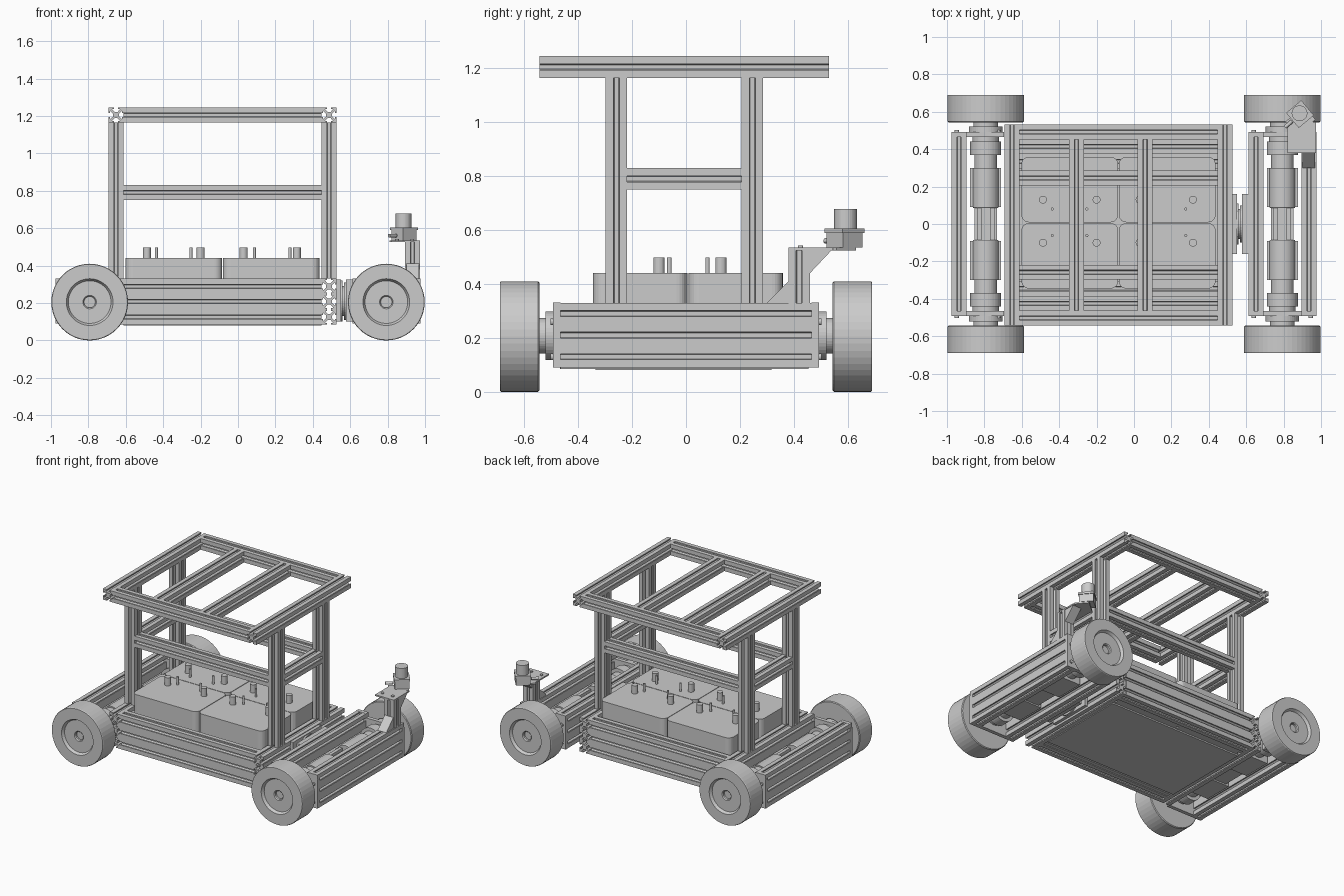
import bpy, bmesh, math
from mathutils import Matrix, Vector

if "Cube" in bpy.data.objects:
    bpy.data.objects.remove(bpy.data.objects["Cube"])

H = 0.04   # half width of one slotted bar cell


def finish(name, bm):
    bmesh.ops.recalc_face_normals(bm, faces=bm.faces)
    me = bpy.data.meshes.new(name)
    bm.to_mesh(me)
    bm.free()
    ob = bpy.data.objects.new(name, me)
    bpy.context.collection.objects.link(ob)
    return ob


def prism(bm, pts, offset):
    f = bm.faces.new([bm.verts.new(p) for p in pts])
    r = bmesh.ops.extrude_face_region(bm, geom=[f])
    vs = [v for v in r['geom'] if isinstance(v, bmesh.types.BMVert)]
    bmesh.ops.translate(bm, verts=vs, vec=offset)


def cell_profile(h):
    side = [(h, -h), (h, -.011), (h - .008, -.011), (h - .008, -.022), (.016, -.008),
            (.016, .008), (h - .008, .022), (h - .008, .011), (h, .011)]
    out = []
    for k in range(4):
        c, s = (1, 0, -1, 0)[k], (0, 1, 0, -1)[k]
        out += [(c * a - s * b, s * a + c * b) for a, b in side]
    return out


def bar(name, axis, t0, t1, a, b, cells=1, h=H):
    """Slotted bar along an axis; a, b = centre of the lowest cell; cells stack upward."""
    bm = bmesh.new()
    to3 = {'x': lambda t, p, q: (t, p, q), 'y': lambda t, p, q: (p, t, q),
           'z': lambda t, p, q: (p, q, t)}[axis]
    for i in range(cells):
        prism(bm, [to3(t0, a + p, b + q + 2 * h * i) for p, q in cell_profile(h)],
              Vector(to3(t1 - t0, 0, 0)))
    return finish(name, bm)


def box(name, x0, x1, y0, y1, z0, z1, rot=0):
    bm = bmesh.new()
    bmesh.ops.create_cube(bm, size=1)
    bmesh.ops.scale(bm, vec=(x1 - x0, y1 - y0, z1 - z0), verts=bm.verts)
    ob = finish(name, bm)
    ob.location = ((x0 + x1) / 2, (y0 + y1) / 2, (z0 + z1) / 2)
    ob.rotation_euler.z = rot
    return ob


def lathe(name, prof, loc, direction, seg=48):
    """Turn (radius, distance) points around an axis through loc."""
    bm = bmesh.new()
    vs = [bm.verts.new((r, 0, d)) for r, d in prof]
    es = [bm.edges.new(e) for e in zip(vs, vs[1:])]
    bmesh.ops.spin(bm, geom=vs + es, cent=(0, 0, 0), axis=(0, 0, 1),
                   angle=2 * math.pi, steps=seg)
    bmesh.ops.remove_doubles(bm, verts=bm.verts, dist=1e-5)
    q = Vector(direction).to_track_quat('Z', 'Y').to_matrix().to_4x4()
    bmesh.ops.transform(bm, matrix=Matrix.Translation(loc) @ q, verts=bm.verts)
    return finish(name, bm)


def cyl(name, r, d0, d1, loc, direction=(0, 0, 1), seg=32):
    return lathe(name, [(0, d0), (r, d0), (r, d1), (0, d1)], loc, direction, seg)


def rounded_box(name, x0, x1, y0, y1, z0, z1, r):
    bm = bmesh.new()
    pts = []
    for cx, cy, a0 in ((x1 - r, y1 - r, 0), (x0 + r, y1 - r, 90),
                       (x0 + r, y0 + r, 180), (x1 - r, y0 + r, 270)):
        for k in range(7):
            a = math.radians(a0 + 15 * k)
            pts.append((cx + r * math.cos(a), cy + r * math.sin(a), z0))
    prism(bm, pts, Vector((0, 0, z1 - z0)))
    return finish(name, bm)


YC = -0.006                # body centre line
XB, XF = -0.652, 0.487     # rear and front post lines
XI0, XI1 = XB + H, XF - H  # clear span between them
HB = 0.0408                # cell half size of the tall three-cell beams
ZB = 0.085 + HB

# base frame
for n, x in (('rear', XB), ('front', XF)):
    bar(f'base_{n}_crossbeam', 'y', YC - .46, YC + .46, x, ZB, 3, HB)
    bar(f'top_{n}_rail', 'y', YC - .537, YC + .537, x, 1.205)
    bar(f'middle_{n}_rail', 'y', YC - .212, YC + .212, x, .79)
for n, s in (('right', -1), ('left', 1)):
    bar(f'base_{n}_beam', 'x', XI0, XI1, YC + s * .42, ZB, 3, HB)
    bar(f'top_{n}_rail', 'x', XI0, XI1, YC + s * .497, 1.205)
    bar(f'middle_{n}_rail', 'x', XI0, XI1, YC + s * .252, .79)
    for m, x in (('rear', XB), ('front', XF)):
        bar(f'{m}_{n}_post', 'z', .33, 1.165, x, YC + s * .252)
for i, x in enumerate((-.308, .06)):
    bar(f'roof_slat_{i}', 'y', YC - .457, YC + .457, x, 1.205)
box('floor_plate', XI0, XI1, -.335, .318, .08, .09)
for s in (-1, 1):
    bar('floor_support', 'x', XI0, XI1, YC + s * .34, .13)

# four batteries with terminals
for i, (x0, x1, big, small) in enumerate(((-.602, -.085, (-.487, -.2), (-.437, -.252)),
                                          (-.081, .436, (.03, .315), (.087, .277)))):
    for j, (y0, y1, yb, ys) in enumerate(((-.345, .005, -.1, -.062), (.009, .359, .13, .08))):
        rounded_box(f'battery_{i}{j}', x0, x1, y0, y1, .09, .44, .04)
        for x in big:
            cyl('battery_terminal', .021, .44, .498, (x, yb, 0), seg=24)
        for x in small:
            cyl('battery_pin', .008, .44, .498, (x, ys, 0), seg=12)

# axle modules: beams, end plates, motors and wheels
WHEEL = [(0, 0), (.2, 0), (.205, .005), (.205, .142), (.202, .147), (.125, .147), (.114, .128),
         (.036, .128), (.03, .122), (.03, .108), (0, .108)]
MOTOR = [(0, .085), (.066, .085), (.07, .092), (.07, .3), (.06, .3), (.06, .37), (.083, .37),
         (.083, .44), (.07, .44), (.07, .493), (.09, .493), (.09, .522), (.066, .522),
         (.066, .545), (0, .545)]
for n, x, beams, px0, px1 in (('rear', -.793, (-.935,), -.977, -.694),
                              ('front', .793, (.935, .652), .611, .976)):
    for bx in beams:
        bar(f'{n}_axle_beam', 'y', -.466, .466, bx, .09 + H, 3)
    box(f'{n}_axle_core', x - .06, x + .06, -.095, .095, .14, .23)
    for k in (-1, 1):
        box(f'{n}_core_rib', x + k * .035 - .012, x + k * .035 + .012, -.09, .09, .23, .25)
    for s in (-1, 1):
        d = (0, s, 0)
        ya, yb = sorted((s * .466, s * .493))
        # end plate closes the beam ends, open above the motor
        box(f'{n}_end_plate', px0, px1, ya, yb, .09, .3)
        for bx in beams:
            box(f'{n}_beam_cap', bx - .0405, bx + .0405, ya, yb, .29, .331)
        lathe(f'{n}_motor', MOTOR, (x, 0, .208), d, 40)
        ya, yb = sorted((s * .09, s * .3))
        box(f'{n}_motor_saddle', x - .083, x + .083, ya, yb, .13, .225)
        lathe(f'{n}_wheel', WHEEL, (x, s * .544, .205), d)
        for bx in (px0 + .03, px1 - .03):
            for z in (.13, .26):
                cyl('end_plate_bolt', .012, .493, .502, (bx, 0, z), d, 12)

# pivot between body and front axle
box('pivot_body_plate', .527, .55, -.16, .16, .1, .325)
lathe('pivot_bearing', [(0, 0), (.11, 0), (.11, .012), (.08, .012), (.08, .02), (.1, .02),
                        (.1, .03), (0, .03)], (.548, 0, .21), (1, 0, 0), 40)
box('pivot_axle_plate', .577, .612, -.16, .16, .1, .325)

# sensor bracket on the front axle
bar('sensor_post', 'z', .33, .525, .932, .42)


def gusset(name, y0, z0, dy, dz):
    bm = bmesh.new()
    prism(bm, [(.9, y0, z0), (.9, y0 + dy, z0), (.9, y0, z0 + dz)], Vector((.068, 0, 0)))
    return finish(name, bm)


gusset('lower_gusset', .38, .33, -.08, .08)
gusset('upper_gusset', .46, .525, .08, -.085)
box('sensor_plate', .822, .972, .38, .545, .525, .535)
box('sensor_plate_tip', .825, .955, .505, .6, .525, .535, math.radians(40))
for x in (.85, .932):
    cyl('plate_bolt', .01, .535, .542, (x, .425, 0), seg=12)

# sensor
box('sensor_base', .84, .935, .54, .635, .535, .6, math.radians(40))
box('sensor_cap', .835, .94, .535, .64, .59, .605, math.radians(40))
cyl('sensor_head', .042, .605, .678, (.885, .592, 0), seg=32)
cyl('sensor_plug', .01, 0, .05, (.845, .55, .56), (-.75, -.65, 0), 12)
